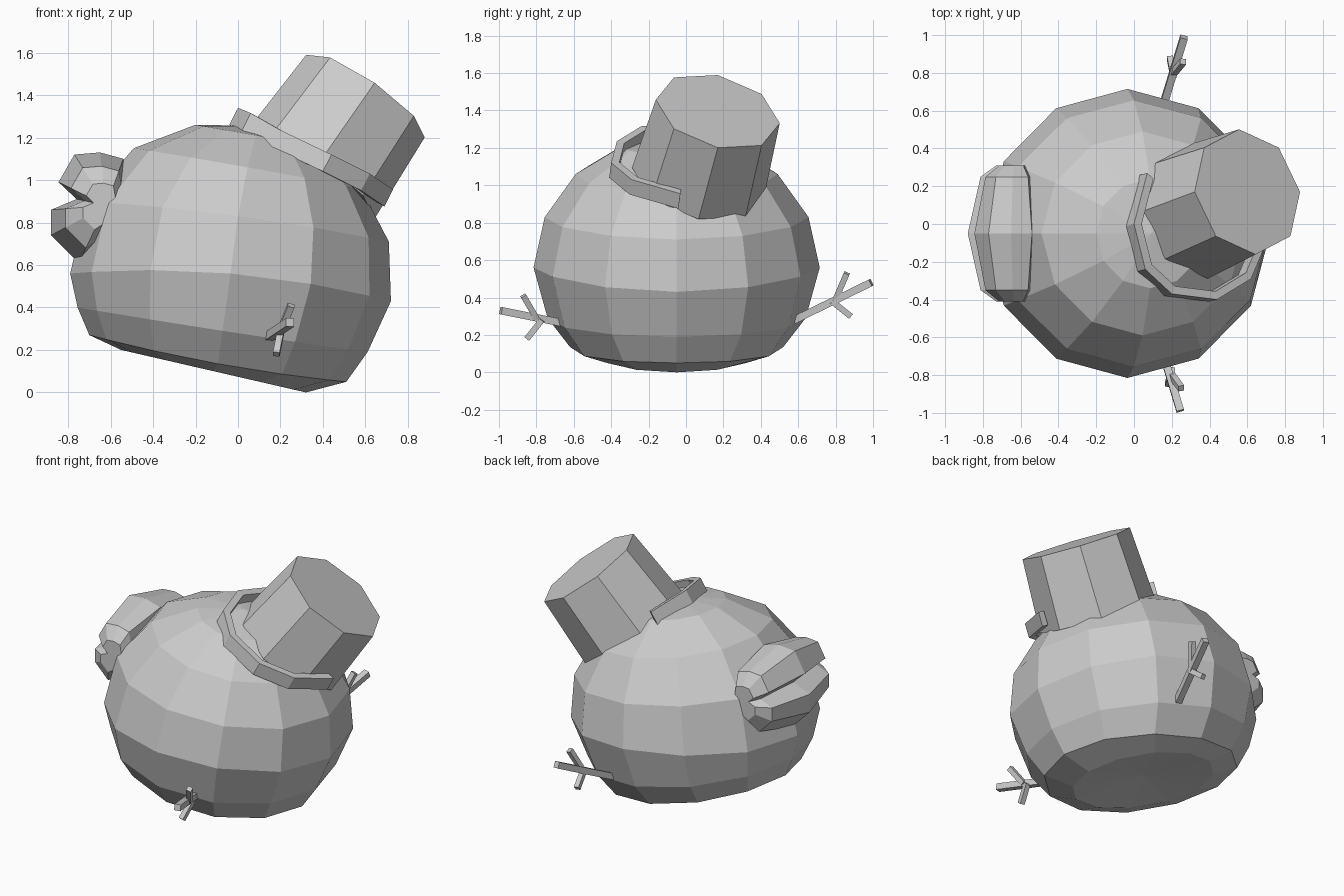
import bpy, bmesh, math
from mathutils import Vector as V

if "Cube" in bpy.data.objects:
    bpy.data.objects.remove(bpy.data.objects["Cube"])


def make(name, verts, faces):
    me = bpy.data.meshes.new(name)
    me.from_pydata([tuple(v) for v in verts], [], faces)
    bm = bmesh.new()
    bm.from_mesh(me)
    bmesh.ops.recalc_face_normals(bm, faces=bm.faces)
    bm.to_mesh(me)
    bm.free()
    ob = bpy.data.objects.new(name, me)
    bpy.context.collection.objects.link(ob)
    return ob


def loft(name, rings, start=None, end=None):
    """Bridge closed rings; each end is an n-gon or a fan to a given point."""
    n = len(rings[0])
    verts = [p for r in rings for p in r]
    faces = [(i * n + j, i * n + (j + 1) % n, (i + 1) * n + (j + 1) % n, (i + 1) * n + j)
             for i in range(len(rings) - 1) for j in range(n)]
    for base, tip in ((0, start), ((len(rings) - 1) * n, end)):
        if tip is None:
            faces.append(tuple(range(base, base + n)))
        else:
            verts.append(V(tip))
            faces += [(base + j, base + (j + 1) % n, len(verts) - 1) for j in range(n)]
    return make(name, verts, faces)


# Body: slumped, leaning ball; per ring left x/z, right x/z, middle z, y radius
RINGS = [(-0.55, 0.20, 0.32, 0.00, 0.10, 0.43),
         (-0.70, 0.27, 0.51, 0.05, 0.135, 0.57),
         (-0.755, 0.40, 0.61, 0.19, 0.29, 0.69),
         (-0.79, 0.56, 0.72, 0.43, 0.56, 0.765),
         (-0.71, 0.90, 0.71, 0.71, 0.83, 0.705),
         (-0.49, 1.15, 0.58, 0.96, 1.06, 0.54),
         (-0.20, 1.26, 0.37, 1.16, 1.21, 0.29)]
rings = []
for lx, lz, rx, rz, mz, ry in RINGS:
    ring = []
    for k in range(12):
        c, s = math.cos(k * math.pi / 6), math.sin(k * math.pi / 6)
        z = mz + c * (rz - lz) / 2 + c * c * ((rz + lz) / 2 - mz)
        ring.append(V(((lx + rx) / 2 + c * (rx - lx) / 2, -0.05 + s * ry, z)))
    rings.append(ring)
loft("body", rings, (-0.12, -0.05, 0.135), (0.09, -0.05, 1.255))

# Hat: eight-sided, leaning crown
axis = V((0.557, 0.225, 0.80)).normalized()
top = V((0.60, 0.17, 1.395))
u = V((-0.28, 0.0, 0.195)).normalized()
w = axis.cross(u)


def octagon(centre, r):
    return [centre + r * (math.cos(k * math.pi / 4) * u + math.sin(k * math.pi / 4) * w)
            for k in range(8)]


loft("hat_crown", [octagon(top - axis * 0.46, 0.365), octagon(top, 0.34)])

# Broken brim: partial band around the front of the hat
path = [V(p) for p in ((0.07, 0.27, 1.28), (0.0, 0.0, 1.34), (0.06, -0.24, 1.315),
                       (0.20, -0.37, 1.235), (0.44, -0.40, 1.12), (0.62, -0.29, 1.03),
                       (0.73, -0.03, 0.955))]
mid = V((0.37, 0.0, 1.15))
drop = V((-0.45, -0.12, -0.88)).normalized() * 0.09
loft("hat_brim", [[p, p.lerp(mid, 0.11), p.lerp(mid, 0.11) + drop, p + drop] for p in path])

# Nose lump: two-lobed profile in x/z, shrinking towards both ends in y
PROFILE = [(-0.54, 1.10), (-0.65, 1.13), (-0.77, 1.12), (-0.845, 0.99), (-0.76, 0.91),
           (-0.88, 0.86), (-0.88, 0.74), (-0.75, 0.61), (-0.66, 0.67), (-0.50, 0.85)]
loft("lobed_lump", [[V((-0.62 + (x + 0.62) * s, -0.05 + y, 0.88 + (z - 0.88) * s))
                     for x, z in PROFILE]
                    for y, s in ((-0.36, 0.42), (-0.30, 0.74), (0, 1), (0.30, 0.74), (0.36, 0.42))])


# Twig arms: square sticks with two side branches
def stick(name, a, b, r=0.02):
    a, b = V(a), V(b)
    d = (b - a).normalized()
    p = d.cross(V((1, 0, 0))).normalized() * r
    q = d.cross(p).normalized() * r
    loft(name, [[e + p + q, e - p + q, e - p - q, e + p - q] for e in (a, b)])


stick("back_twig", (0.14, 0.58, 0.28), (0.265, 0.99, 0.48))
stick("back_twig_upper_branch", (0.21, 0.80, 0.39), (0.26, 0.86, 0.53), 0.016)
stick("back_twig_lower_branch", (0.21, 0.78, 0.38), (0.19, 0.88, 0.30), 0.016)
stick("front_twig", (0.14, -0.64, 0.26), (0.245, -0.99, 0.33))
stick("front_twig_upper_branch", (0.20, -0.80, 0.29), (0.25, -0.87, 0.41), 0.016)
stick("front_twig_lower_branch", (0.20, -0.77, 0.28), (0.18, -0.85, 0.18), 0.016)
